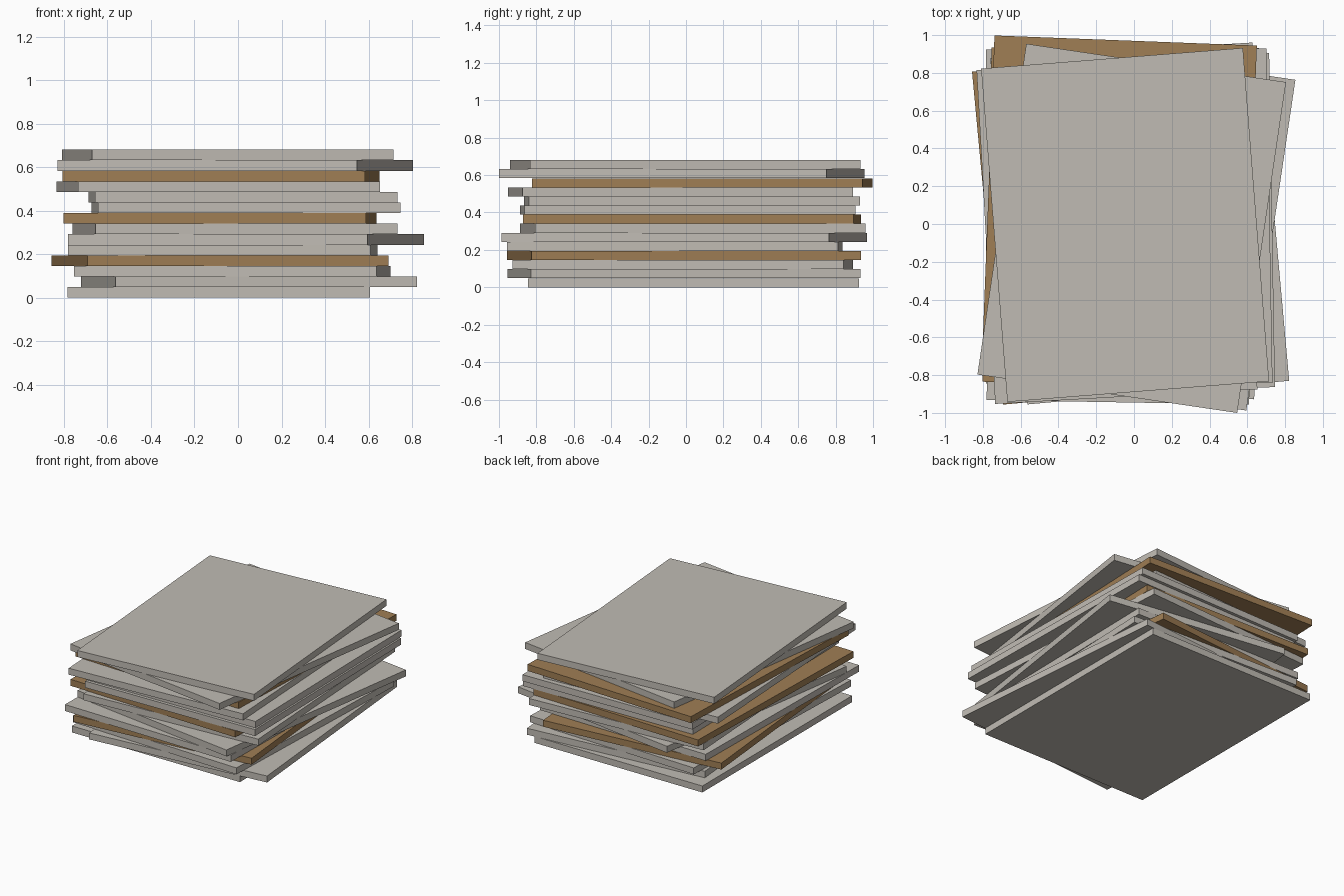
import bpy, math

if "Cube" in bpy.data.objects:
    bpy.data.objects.remove(bpy.data.objects["Cube"])

WIDTH, DEPTH, PITCH, THICK = 1.39, 1.77, 0.0486, 0.0484


def material(name, rgb):
    m = bpy.data.materials.new(name)
    m.diffuse_color = (*rgb, 1)
    m.use_nodes = True
    m.node_tree.nodes["Principled BSDF"].inputs["Base Color"].default_value = m.diffuse_color
    return m


grey = material("pale_grey", (0.53, 0.50, 0.455))
brown = material("cardboard_brown", (0.35, 0.21, 0.09))

# sheets from bottom to top: centre x, centre y, turn in degrees
sheets = [
    (-0.088, 0.040, 0.0),
    (0.050, -0.011, 5.15),
    (-0.026, -0.018, -2.1),
    (-0.083, -0.010, 5.35),
    (-0.070, -0.059, -1.0),
    (0.037, -0.010, -8.45),
    (-0.014, 0.036, 3.4),
    (-0.083, 0.031, -1.55),
    (0.036, 0.009, 1.0),
    (0.023, 0.032, 1.0),
    (-0.090, -0.030, 3.2),
    (-0.078, 0.087, -2.2),
    (-0.012, -0.023, -8.4),
    (-0.047, -0.005, 4.5),
]

# stack of slabs, every fourth one brown
for i, (x, y, turn) in enumerate(sheets):
    bpy.ops.mesh.primitive_cube_add(
        size=1, location=(x, y, i * PITCH + THICK / 2),
        rotation=(0, 0, math.radians(turn)))
    slab = bpy.context.object
    slab.scale = (WIDTH, DEPTH, THICK)
    is_brown = i % 4 == 3
    slab.name = f"{'brown' if is_brown else 'grey'}_sheet_{i + 1:02d}"
    slab.data.materials.append(brown if is_brown else grey)
